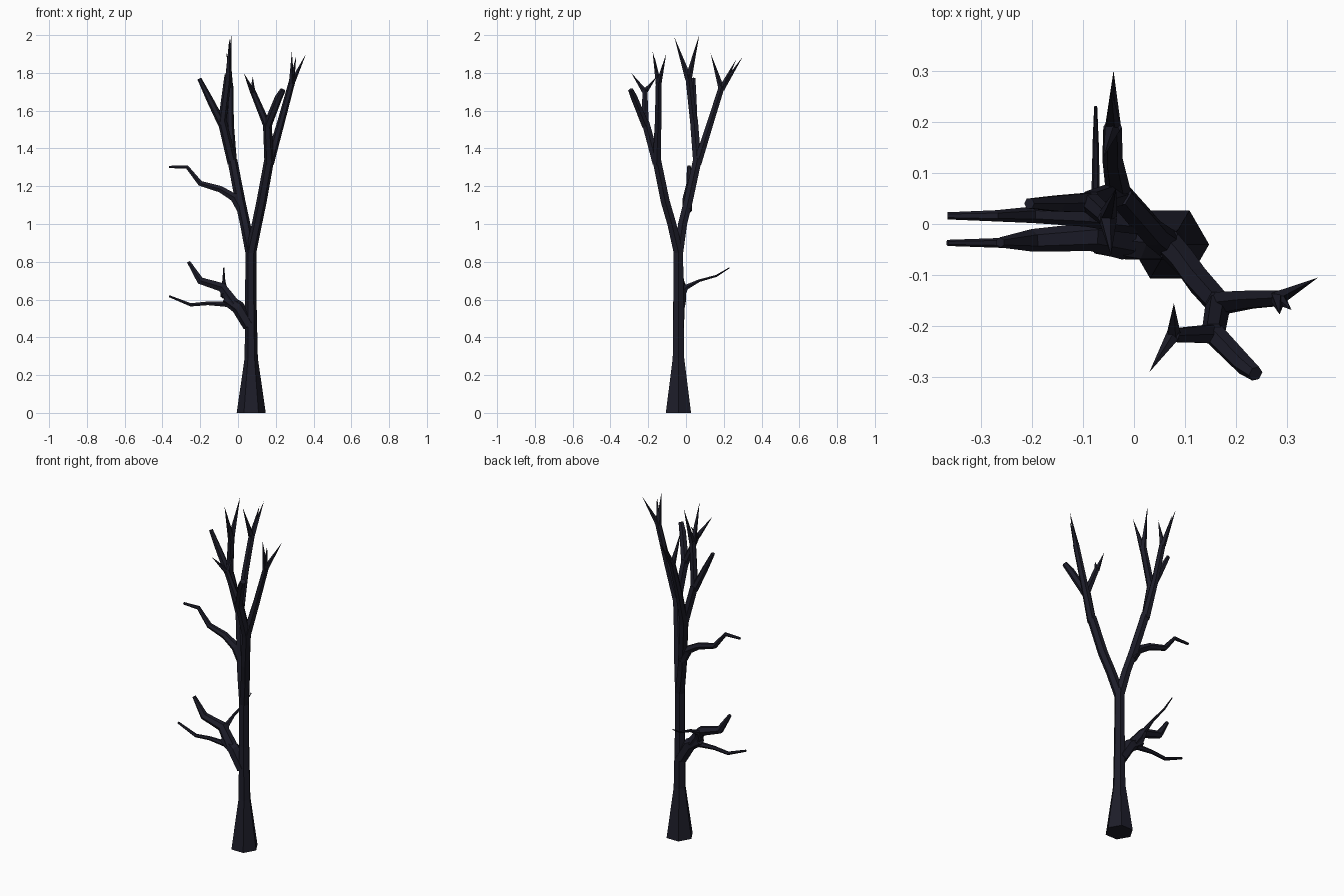
import bpy, bmesh, math
from mathutils import Vector

bark = bpy.data.materials.new("bark")
bark.diffuse_color = (0.012, 0.012, 0.022, 1)


def tube(name, pts, sides=6):
    """Faceted tapering tube through (x, y, z, radius) points; radius 0 gives a spike."""
    P = [Vector(p[:3]) for p in pts]
    span = (P[-1] - P[0]).normalized()
    ref = Vector((1, 0, 0)) if abs(span.x) < 0.7 else Vector((0, 1, 0))
    bm = bmesh.new()
    rings = []
    for i, p in enumerate(P):
        t = Vector((0, 0, 0))
        if i > 0:
            t += (p - P[i - 1]).normalized()
        if i < len(P) - 1:
            t += (P[i + 1] - p).normalized()
        t.normalize()
        u = (ref - t * ref.dot(t)).normalized()
        v = t.cross(u)
        r = pts[i][3]
        if r == 0:
            rings.append([bm.verts.new(p)])
            continue
        rings.append([bm.verts.new(p + r * (u * math.cos(a) + v * math.sin(a)))
                      for a in (math.tau * k / sides for k in range(sides))])
    for a, b in zip(rings, rings[1:]):
        for k in range(sides):
            n = (k + 1) % sides
            if len(b) == 1:
                bm.faces.new((a[k], a[n], b[0]))
            else:
                bm.faces.new((a[k], a[n], b[n], b[k]))
    bm.faces.new(rings[0][::-1])
    if len(rings[-1]) > 1:
        bm.faces.new(rings[-1])
    bmesh.ops.recalc_face_normals(bm, faces=bm.faces)
    me = bpy.data.meshes.new(name)
    bm.to_mesh(me)
    bm.free()
    me.materials.append(bark)
    ob = bpy.data.objects.new(name, me)
    bpy.context.collection.objects.link(ob)


def spikes(name, base, r, tips):
    """Pointed twigs fanning out from one branch end."""
    for tip in tips:
        tube(name, [(*base, r), (*tip, 0)], 5)


# Trunk with flared foot
tube("trunk", [(.07, -.04, 0, .077), (.07, -.04, .29, .035),
               (.068, -.04, .6, .030), (.068, -.04, .88, .029)])

# Two main limbs
tube("left_limb", [(.068, -.04, .85, .029), (.038, -.018, 1.0, .027),
                   (.012, .012, 1.12, .027), (-.03, .06, 1.34, .026)])
tube("right_limb", [(.068, -.04, .85, .029), (.1, -.075, 1.0, .027),
                    (.125, -.11, 1.12, .027), (.165, -.155, 1.34, .026)])

# Upper boughs on the left limb
tube("left_back_bough", [(-.03, .06, 1.32, .025), (-.042, .127, 1.53, .020), (-.042, .19, 1.73, .018)])
tube("left_front_bough", [(-.03, .06, 1.32, .025), (-.085, .042, 1.55, .024)])
tube("left_stub", [(-.085, .042, 1.53, .022), (-.15, .04, 1.66, .018), (-.205, .04, 1.77, .011)])
tube("left_top_bough", [(-.085, .042, 1.53, .022), (-.052, .012, 1.79, .019)])
spikes("left_back_twig", (-.042, .188, 1.715), .017,
       [(-.04, .3, 1.885), (-.045, .265, 1.87), (-.06, .13, 1.905)])
spikes("left_top_twig", (-.052, .013, 1.77), .019,
       [(-.035, .07, 2.0), (-.045, -.062, 1.99)])

# Upper boughs on the right limb
tube("right_outer_bough", [(.165, -.155, 1.32, .025), (.225, -.148, 1.53, .020), (.285, -.145, 1.75, .017)])
tube("right_front_bough", [(.165, -.155, 1.32, .025), (.155, -.215, 1.54, .023)])
tube("right_stub", [(.155, -.213, 1.52, .023), (.215, -.275, 1.67, .020), (.238, -.293, 1.71, .015)])
tube("right_inner_bough", [(.155, -.215, 1.52, .021), (.075, -.218, 1.71, .015)])
spikes("right_outer_twig", (.282, -.145, 1.74), .016,
       [(.36, -.105, 1.9), (.285, -.177, 1.915), (.308, -.168, 1.89)])
spikes("right_inner_twig", (.077, -.218, 1.70), .015,
       [(.03, -.29, 1.8), (.078, -.155, 1.78)])

# Crooked side branch
tube("middle_branch", [(.02, .005, 1.07, .026), (-.02, .008, 1.14, .025), (-.095, .015, 1.185, .020),
                       (-.2, .018, 1.215, .016), (-.27, .016, 1.302, .011), (-.365, .016, 1.302, .007)])

# Low branch cluster
tube("low_branch", [(.06, -.04, .46, .034), (.0, -.038, .56, .036), (-.07, -.032, .605, .028)])
tube("low_lower_branch", [(.0, -.038, .555, .028), (-.06, -.038, .575, .016), (-.16, -.037, .58, .011),
                          (-.25, -.037, .572, .010), (-.365, -.037, .618, .006)])
tube("low_upper_branch", [(-.02, -.036, .575, .034), (-.085, -.025, .665, .028), (-.2, -.032, .70, .022),
                          (-.262, -.036, .80, .010)])
tube("low_back_twig", [(-.065, -.03, .62, .028), (-.075, .0, .665, .016), (-.075, .07, .70, .008),
                       (-.075, .16, .725, .006), (-.075, .23, .768, .003)])
